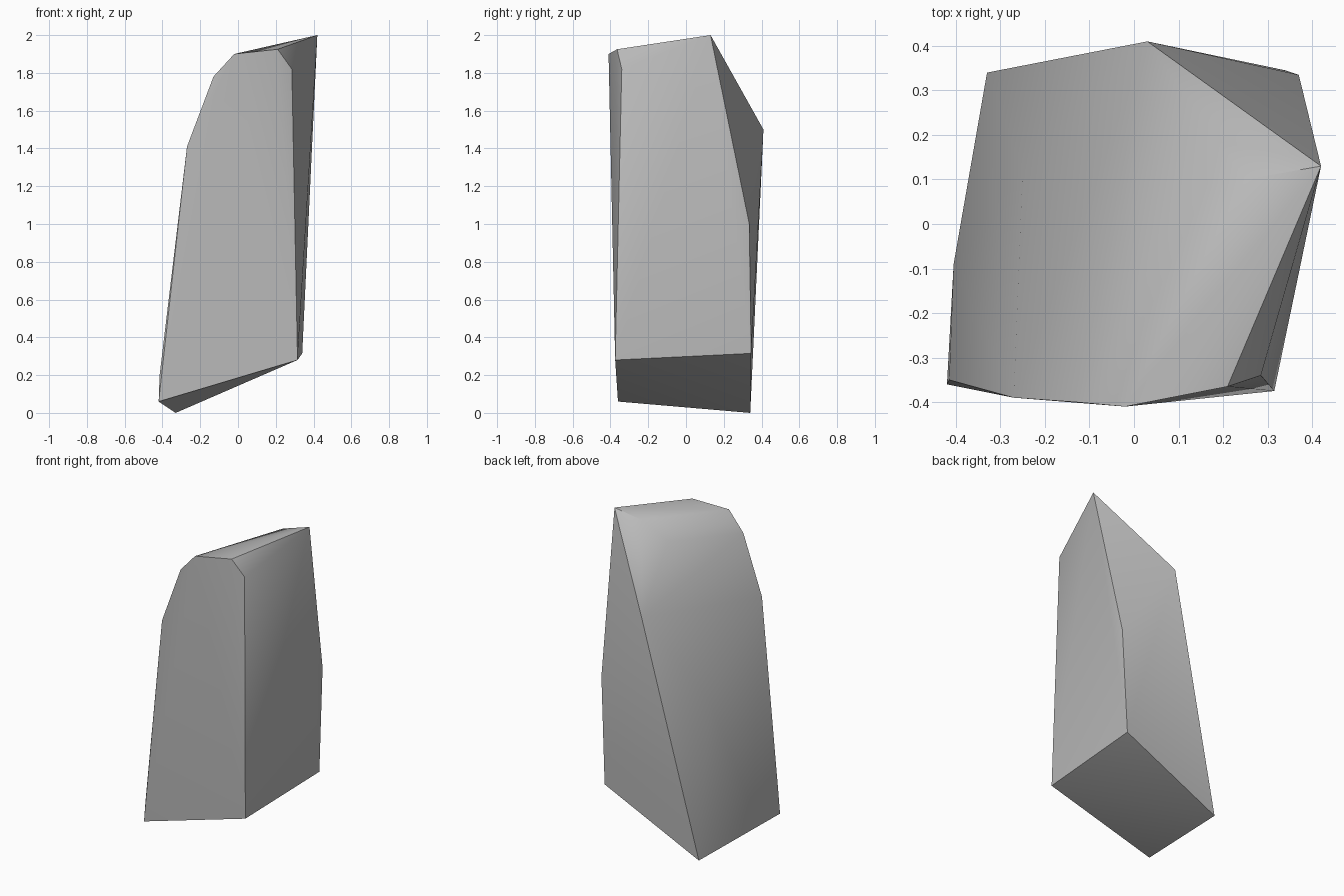
import bpy
import bmesh
import math

# Remove only the default cube
default = bpy.data.objects.get("Cube")
if default:
    bpy.data.objects.remove(default, do_unlink=True)


def make_material(name, colour):
    material = bpy.data.materials.new(name)
    material.use_nodes = True
    material.diffuse_color = colour
    material.node_tree.nodes["Principled BSDF"].inputs["Base Color"].default_value = colour
    return material


def make_hull(name, groups, material):
    """Wrap a convex skin around groups of corner points."""
    bm = bmesh.new()
    for corners in groups:
        for corner in corners:
            bm.verts.new(corner)
    result = bmesh.ops.convex_hull(bm, input=bm.verts[:])
    spare = [v for v in result["geom_interior"] if isinstance(v, bmesh.types.BMVert)]
    bmesh.ops.delete(bm, geom=list(set(spare)), context="VERTS")
    bmesh.ops.recalc_face_normals(bm, faces=bm.faces[:])
    mesh = bpy.data.meshes.new(name)
    bm.to_mesh(mesh)
    bm.free()
    mesh.materials.append(material)
    obj = bpy.data.objects.new(name, mesh)
    bpy.context.collection.objects.link(obj)
    return obj


# Slanted underside, from the low -x edge up to the +x edge
base = [(-.42, -.36, .06), (-.33, .34, 0), (.34, .345, .315), (.315, -.375, .28)]

# Chipped outline of the front face
front = [(-.415, -.35, .2), (-.27, -.39, 1.41), (-.13, -.4, 1.78),
         (-.02, -.41, 1.9), (.21, -.365, 1.925), (.285, -.34, 1.82)]

# Peak and the corners of the back face
back = [(.42, .13, 2), (.03, .41, 1.5), (.37, .335, 1)]

# Soft bulges on the -x flank and the crown
flank = [(-.405, -.09, .2), (-.25, .12, .93), (.08, .07, 1.85), (.25, .1, 1.955)]

stone = make_material("stone_grey", (.5, .5, .5, 1))
rock = make_hull("standing_rock", [base, front, back, flank], stone)

# Soft worn faces with crisp main edges
bpy.ops.object.select_all(action="DESELECT")
rock.select_set(True)
bpy.context.view_layer.objects.active = rock
bpy.ops.object.shade_smooth_by_angle(angle=math.radians(30))
